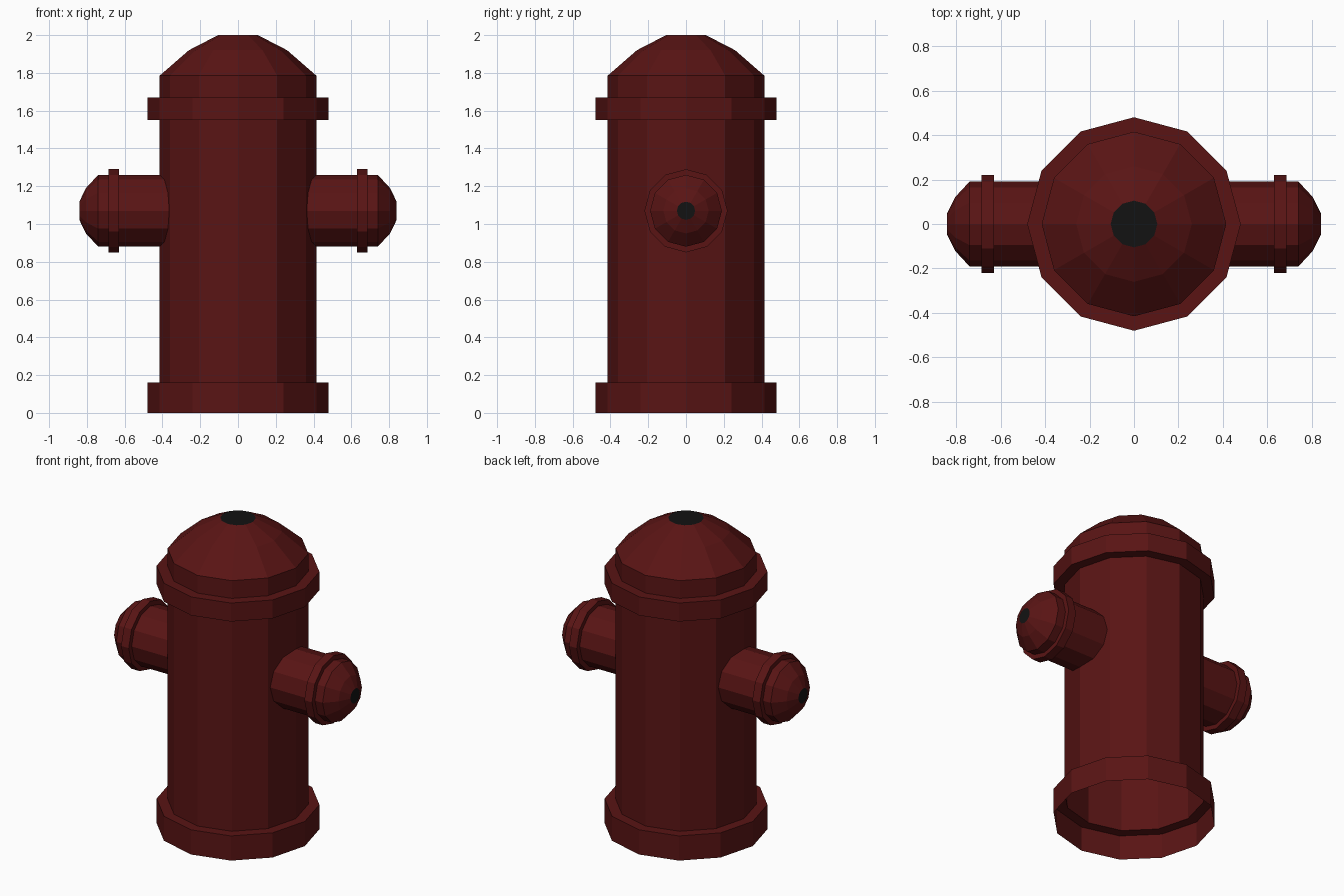
import bpy, bmesh, math
from mathutils import Matrix

if "Cube" in bpy.data.objects:
    bpy.data.objects.remove(bpy.data.objects["Cube"])

SIDES = 12


def material(name, color):
    m = bpy.data.materials.new(name)
    m.diffuse_color = (*color, 1)
    m.use_nodes = True
    m.node_tree.nodes["Principled BSDF"].inputs["Base Color"].default_value = m.diffuse_color
    return m


RED = material("dark_red", (0.1, 0.007, 0.007))
BLACK = material("black", (0.006, 0.006, 0.006))


def lathe(name, profile, matrix=Matrix()):
    """Spin (radius, height) points around z; the end is closed by a black disc."""
    bm = bmesh.new()
    rings = []
    for r, h in profile:
        rings.append([bm.verts.new((r * math.cos(math.tau * i / SIDES),
                                    r * math.sin(math.tau * i / SIDES), h))
                      for i in range(SIDES)])
    for a, b in zip(rings, rings[1:]):
        for i in range(SIDES):
            j = (i + 1) % SIDES
            bm.faces.new((a[i], a[j], b[j], b[i]))
    bm.faces.new(rings[-1]).material_index = 1
    bm.transform(matrix)
    mesh = bpy.data.meshes.new(name)
    bm.to_mesh(mesh)
    bm.free()
    mesh.materials.append(RED)
    mesh.materials.append(BLACK)
    obj = bpy.data.objects.new(name, mesh)
    bpy.context.collection.objects.link(obj)


# Barrel with base ring, upper flange and dome, open underneath
lathe("barrel", [(0.48, 0), (0.48, 0.16), (0.415, 0.16), (0.415, 1.55),
                 (0.48, 1.55), (0.48, 1.67), (0.415, 1.67), (0.415, 1.785),
                 (0.26, 1.92), (0.105, 2.0)])

# Side outlets with collar and rounded cap
outlet = [(0.19, 0.36), (0.19, 0.63), (0.22, 0.63), (0.22, 0.685), (0.19, 0.685),
          (0.19, 0.74), (0.12, 0.805), (0.048, 0.84)]
for side, angle in (("right", 90), ("left", -90)):
    lathe(side + "_outlet", outlet,
          Matrix.Translation((0, 0, 1.07)) @ Matrix.Rotation(math.radians(angle), 4, 'Y'))
